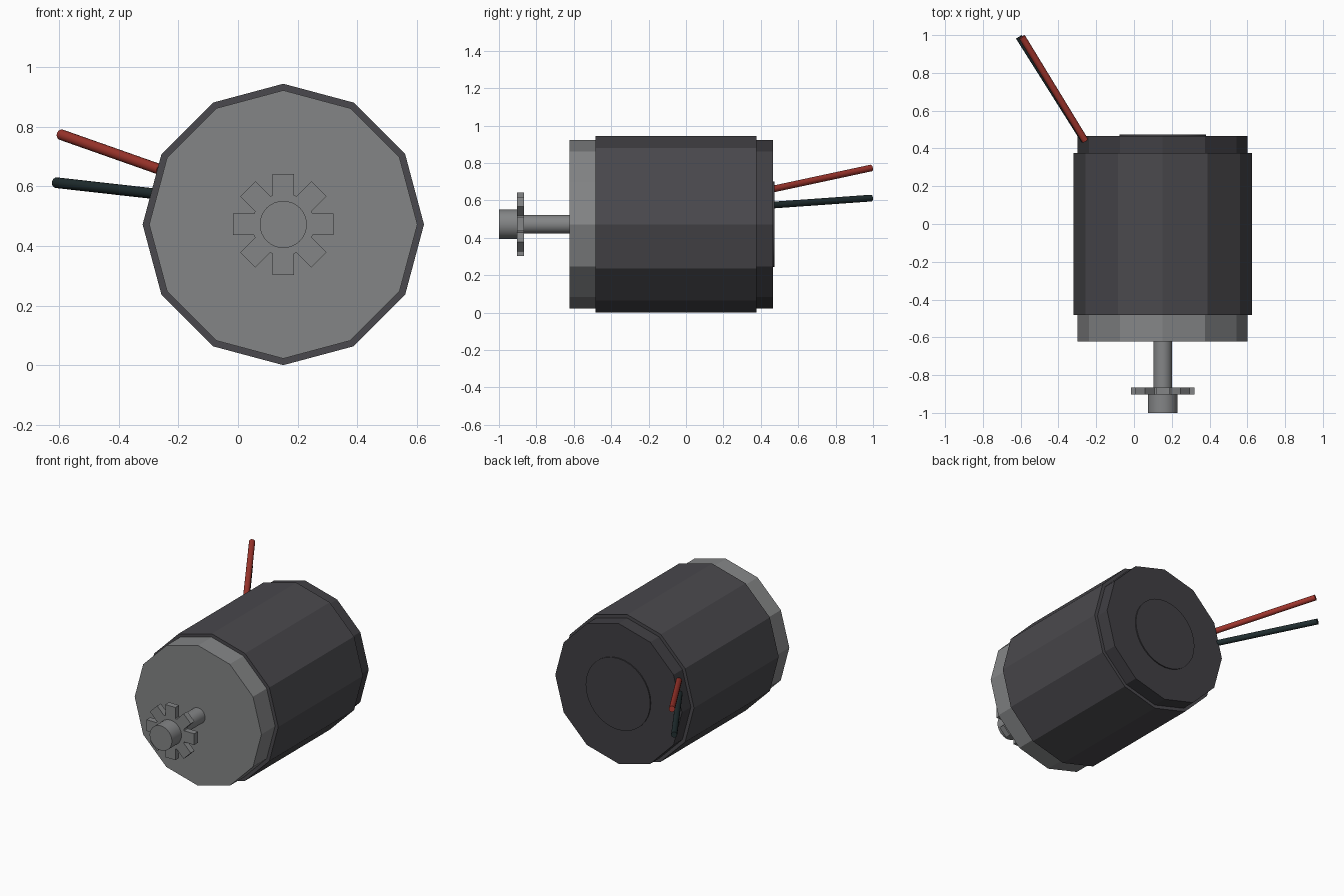
import bpy, bmesh, math
from mathutils import Vector

if "Cube" in bpy.data.objects:
    bpy.data.objects.remove(bpy.data.objects["Cube"])

CX, CZ = 0.152, 0.472  # motor axis


def mat(name, rgb):
    m = bpy.data.materials.new(name)
    m.diffuse_color = (*rgb, 1)
    m.use_nodes = True
    m.node_tree.nodes["Principled BSDF"].inputs["Base Color"].default_value = m.diffuse_color
    return m


STEEL = mat("grey_steel", (0.23, 0.235, 0.24))
CASE = mat("dark_casing", (0.068, 0.066, 0.074))
CAP = mat("dark_back_cap", (0.052, 0.050, 0.057))
RED = mat("red_wire", (0.34, 0.035, 0.025))
BLACK = mat("black_wire", (0.014, 0.026, 0.028))


def rod(name, a, b, r, sides, material, smooth=False):
    """Capped cylinder between two points; along y, a vertex points sideways."""
    a, b = Vector(a), Vector(b)
    d = b - a
    bpy.ops.mesh.primitive_cylinder_add(vertices=sides, radius=r, depth=d.length, location=(a + b) / 2)
    o = bpy.context.object
    o.rotation_euler = d.to_track_quat('Z', 'Y').to_euler()
    o.name = name
    o.data.materials.append(material)
    if smooth:
        bpy.ops.object.shade_smooth_by_angle(angle=math.radians(40))
    return o


def axial(name, y0, y1, r, sides, material, smooth=False):
    return rod(name, (CX, y0, CZ), (CX, y1, CZ), r, sides, material, smooth)


# Twelve-sided casing and end caps
axial("casing", -0.483, 0.376, 0.472, 12, CASE)
axial("front_cap", -0.622, -0.483, 0.45, 12, STEEL)
axial("back_cap", 0.376, 0.466, 0.45, 12, CAP)
axial("back_disc", 0.46, 0.473, 0.229, 32, CAP, True)

# Shaft and end hub
axial("shaft", -0.88, -0.61, 0.05, 32, STEEL, True)
axial("shaft_hub", -1.0, -0.88, 0.079, 32, STEEL, True)

# Eight-toothed gear, extruded from its outline
bm = bmesh.new()
pts = []
for i in range(8):
    t = i * math.pi / 4
    for u, v in ((0.098, -0.036), (0.169, -0.036), (0.169, 0.036), (0.098, 0.036)):
        pts.append(bm.verts.new((CX + u * math.cos(t) - v * math.sin(t), -0.903,
                                 CZ + u * math.sin(t) + v * math.cos(t))))
face = bm.faces.new(pts)
ext = bmesh.ops.extrude_face_region(bm, geom=[face])
bmesh.ops.translate(bm, vec=(0, 0.038, 0), verts=[e for e in ext["geom"] if isinstance(e, bmesh.types.BMVert)])
bmesh.ops.recalc_face_normals(bm, faces=bm.faces)
me = bpy.data.meshes.new("gear")
bm.to_mesh(me)
bm.free()
me.materials.append(STEEL)
bpy.context.collection.objects.link(bpy.data.objects.new("gear", me))

# Wires
rod("wire_red", (-0.258, 0.44, 0.655), (-0.593, 0.99, 0.773), 0.018, 16, RED, True)
rod("wire_black", (-0.262, 0.44, 0.573), (-0.609, 0.99, 0.612), 0.018, 16, BLACK, True)
